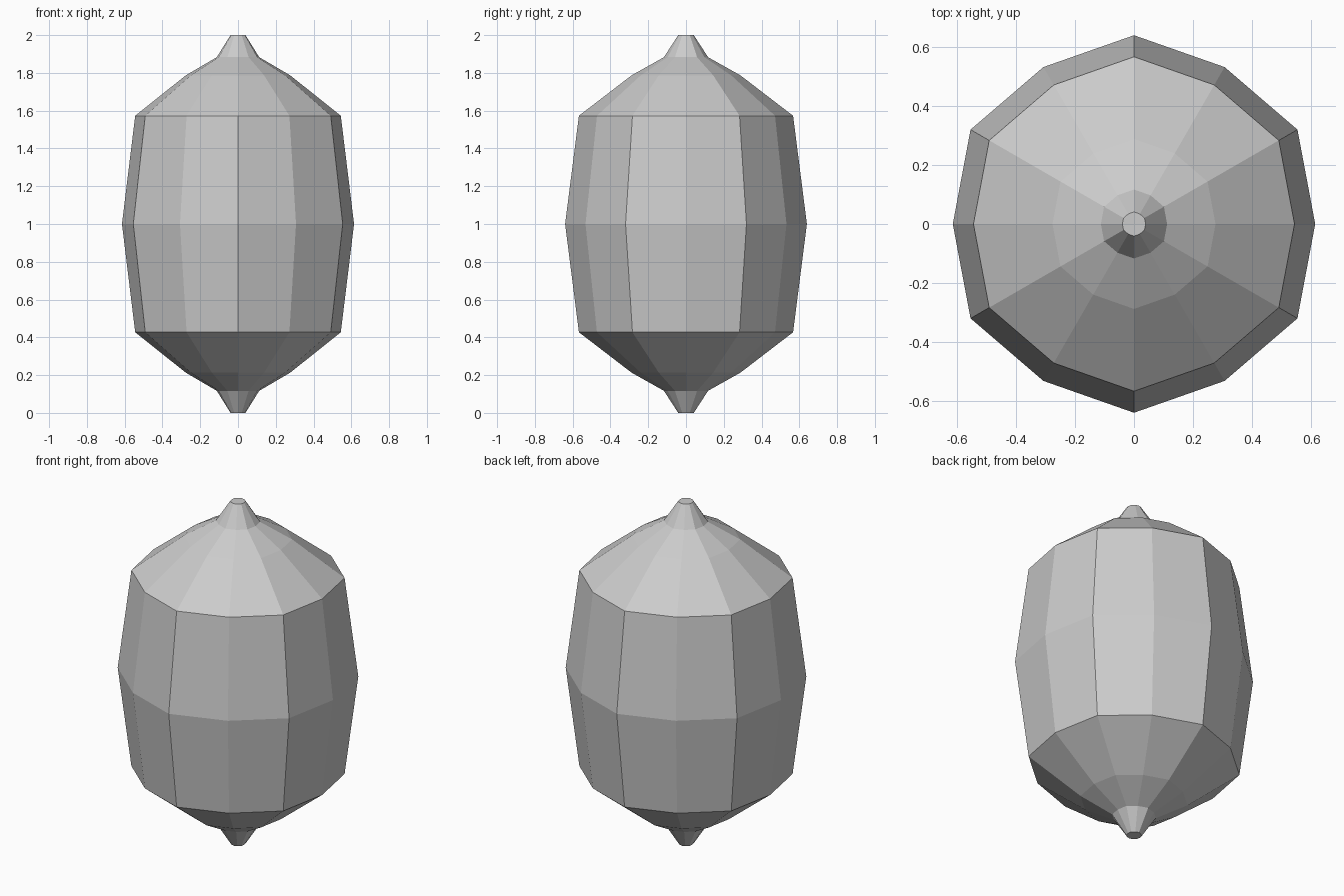
import bpy
import bmesh
from math import cos, sin, pi

cube = bpy.data.objects.get("Cube")
if cube:
    bpy.data.objects.remove(cube, do_unlink=True)

# Single matte grey
grey = bpy.data.materials.new("plain grey")
grey.use_nodes = True
colour = (0.6, 0.6, 0.6, 1)
grey.diffuse_color = colour
grey.node_tree.nodes["Principled BSDF"].inputs["Base Color"].default_value = colour

SIDES = 12
FLAT = 0.96  # every second corner sits slightly closer to the axis

# Upper half profile (ridge radius, height above the middle), tip to waist
HALF = [(0.041, 1.0), (0.117, 0.883), (0.288, 0.787), (0.567, 0.573)]
PROFILE = [(r, 1 - h) for r, h in HALF] + [(0.64, 1.0)]
PROFILE += [(r, 1 + h) for r, h in reversed(HALF)]


def add_ring(bm, radius, z):
    """Faceted ring with ridges at 30, 90, 150... degrees."""
    ring = []
    for i in range(SIDES):
        r = radius * (1 if i % 2 else FLAT)
        a = 2 * pi * i / SIDES
        ring.append(bm.verts.new((r * cos(a), r * sin(a), z)))
    return ring


# Faceted body with a short spout at each end
bm = bmesh.new()
rings = [add_ring(bm, r, z) for r, z in PROFILE]
for low, high in zip(rings, rings[1:]):
    for i in range(SIDES):
        j = (i + 1) % SIDES
        bm.faces.new((low[i], low[j], high[j], high[i]))
bm.faces.new(reversed(rings[0]))
bm.faces.new(rings[-1])
bmesh.ops.recalc_face_normals(bm, faces=bm.faces[:])

mesh = bpy.data.meshes.new("faceted_body")
bm.to_mesh(mesh)
bm.free()
mesh.materials.append(grey)
body = bpy.data.objects.new("faceted_body", mesh)
bpy.context.collection.objects.link(body)
